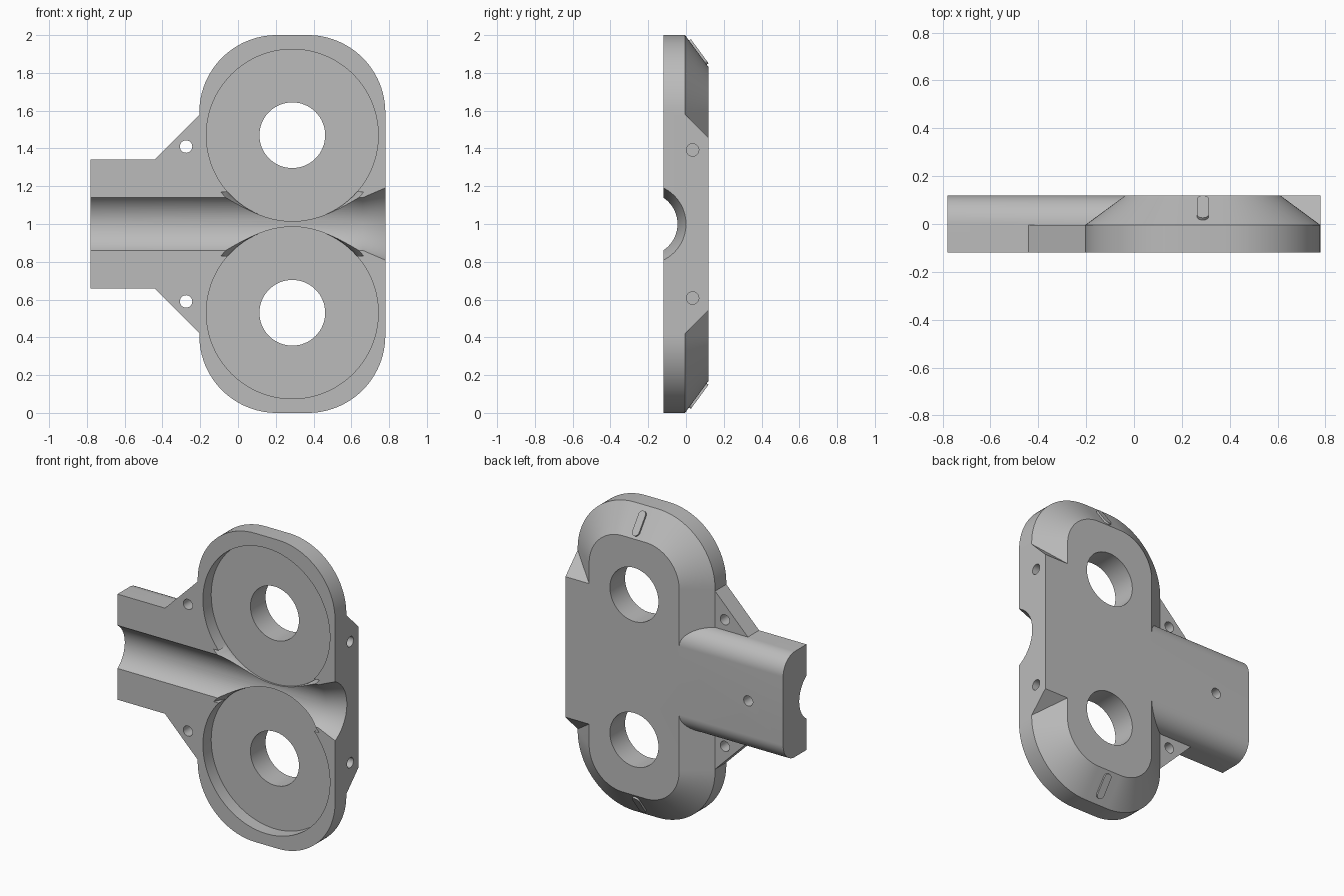
import bpy, bmesh
from math import sin, cos, pi, radians
from mathutils import Vector

if "Cube" in bpy.data.objects:
    bpy.data.objects.remove(bpy.data.objects["Cube"])

grey = bpy.data.materials.new("plain grey")
grey.use_nodes = True
colour = (0.5, 0.5, 0.5, 1)
grey.diffuse_color = colour
grey.node_tree.nodes["Principled BSDF"].inputs["Base Color"].default_value = colour

FRONT, STEP, BACK = -0.12, -0.005, 0.12   # depth levels
CX, MID = 0.2875, 1.0                     # wheel column and mirror height
SIDES = (1, -1)


def loft(name, rings):
    """Closed solid through a list of equal-length rings of points."""
    bm = bmesh.new()
    loops = [[bm.verts.new(p) for p in ring] for ring in rings]
    for a, b in zip(loops, loops[1:]):
        for i in range(len(a)):
            j = (i + 1) % len(a)
            bm.faces.new((a[i], a[j], b[j], b[i]))
    bm.faces.new(loops[0])
    bm.faces.new(loops[-1])
    bmesh.ops.recalc_face_normals(bm, faces=bm.faces)
    mesh = bpy.data.meshes.new(name)
    bm.to_mesh(mesh)
    bm.free()
    ob = bpy.data.objects.new(name, mesh)
    bpy.context.collection.objects.link(ob)
    mesh.materials.append(grey)
    return ob


def along_y(name, pts, y0, y1):
    return loft(name, [[(x, y, z) for x, z in pts] for y in (y0, y1)])


def along_x(name, pts, x0, x1):
    return loft(name, [[(x, y, z) for y, z in pts] for x in (x0, x1)])


def arc(cx, cy, r, start, end, n):
    return [(cx + r * cos(radians(start + (end - start) * i / n)),
             cy + r * sin(radians(start + (end - start) * i / n))) for i in range(n + 1)]


def circle(cx, cy, r, n=48):
    return arc(cx, cy, r, 0, 360, n)[:-1]


def combine(target, tool, operation):
    mod = target.modifiers.new(tool.name, "BOOLEAN")
    mod.object, mod.operation, mod.solver = tool, operation, "EXACT"
    bpy.context.view_layer.objects.active = target
    bpy.ops.object.modifier_apply(modifier=mod.name)
    bpy.data.objects.remove(tool)


def smooth(ob):
    bpy.ops.object.select_all(action="DESELECT")
    ob.select_set(True)
    bpy.context.view_layer.objects.active = ob
    bpy.ops.object.shade_smooth_by_angle(angle=radians(25))


def rounded_outline(inset):
    r, dx, dz = 0.41 - inset, 0.0825, 0.59
    pts = []
    for sx, sz, a in ((1, 1, 0), (-1, 1, 90), (-1, -1, 180), (1, -1, 270)):
        pts += arc(CX + sx * dx, MID + sz * dz, r, a, a + 90, 24)
    return pts


# Main housing: straight front band, bevelled back
levels = ((FRONT, 0), (STEP, 0), (BACK, 0.17))
body = loft("housing", [[(x, y, z) for x, z in rounded_outline(i)] for y, i in levels])

# Square block filling the bevel on the outlet side
block = [(-0.06, MID - 0.58), (STEP, MID - 0.58), (BACK, MID - 0.455),
         (BACK, MID + 0.455), (STEP, MID + 0.58), (-0.06, MID + 0.58)]
combine(body, along_x("outlet_block", block, 0.3, 0.78), "UNION")

# Inlet arm with rounded back edges
r = 0.12
arm = ([(FRONT, MID - 0.342)] + arc(BACK - r, MID - 0.342 + r, r, -90, 0, 16)
       + arc(BACK - r, MID + 0.342 - r, r, 0, 90, 16) + [(FRONT, MID + 0.342)])
combine(body, along_x("inlet_arm", arm, -0.78, 0.2), "UNION")

# Triangular gussets
gusset = [(-0.44, MID - 0.342), (-0.205, MID - 0.577), (0, MID - 0.577),
          (0, MID + 0.577), (-0.205, MID + 0.577), (-0.44, MID + 0.342)]
combine(body, along_y("gussets", gusset, FRONT, STEP), "UNION")

# Round channel along the middle, flared at the outlet
stations = ((-0.9, 0.167), (0.66, 0.167), (0.78, 0.212), (0.9, 0.257))
channel = loft("channel", [[(x, y, z) for y, z in circle(-0.212, MID, rad, 96)]
                           for x, rad in stations])
combine(body, channel, "DIFFERENCE")

for s in SIDES:
    zc = MID + s * 0.47
    # Wheel pocket and the eased rim where it meets the channel
    combine(body, along_y("pocket", circle(CX, zc, 0.455, 128), -0.3, -0.035), "DIFFERENCE")
    rim = loft("rim", [[(x, y, z) for x, z in circle(CX, zc, rad, 128)]
                       for y, rad in ((-0.05, 0.454), (-0.13, 0.487))])
    band = [(-0.3, MID - 0.17), (0.0, MID - 0.17), (0.0, MID + 0.17), (-0.3, MID + 0.17)]
    combine(rim, along_x("rim_band", band, -0.3, 0.75), "INTERSECT")
    combine(body, rim, "DIFFERENCE")
    # Axle bore, gusset hole and side screw hole
    combine(body, along_y("axle_bore", circle(CX, zc, 0.174, 64), -0.3, 0.3), "DIFFERENCE")
    combine(body, along_y("gusset_hole", circle(-0.275, MID + s * 0.41, 0.033, 24), -0.3, 0.3),
            "DIFFERENCE")
    combine(body, along_x("screw_hole", circle(0.035, MID + s * 0.392, 0.033, 24), 0.58, 0.9),
            "DIFFERENCE")

# Blind hole in the back of the arm
combine(body, along_y("arm_hole", circle(-0.53, MID, 0.033, 24), 0.0, 0.3), "DIFFERENCE")
smooth(body)

# Raised pill-shaped marker on each sloped end
pill = arc(0, 0.055, 0.024, 0, 180, 10) + arc(0, -0.055, 0.024, 180, 360, 10)
for s in SIDES:
    slope = Vector((0, BACK - STEP, -s * 0.17)).normalized()
    normal = Vector((0, 0.17, s * (BACK - STEP))).normalized()
    centre = Vector((CX, 0.063, MID + s * 0.9075))
    rings = [[centre + Vector((u, 0, 0)) + slope * v + normal * h for u, v in pill]
             for h in (-0.02, 0.012)]
    smooth(loft("upper_marker" if s > 0 else "lower_marker", rings))
